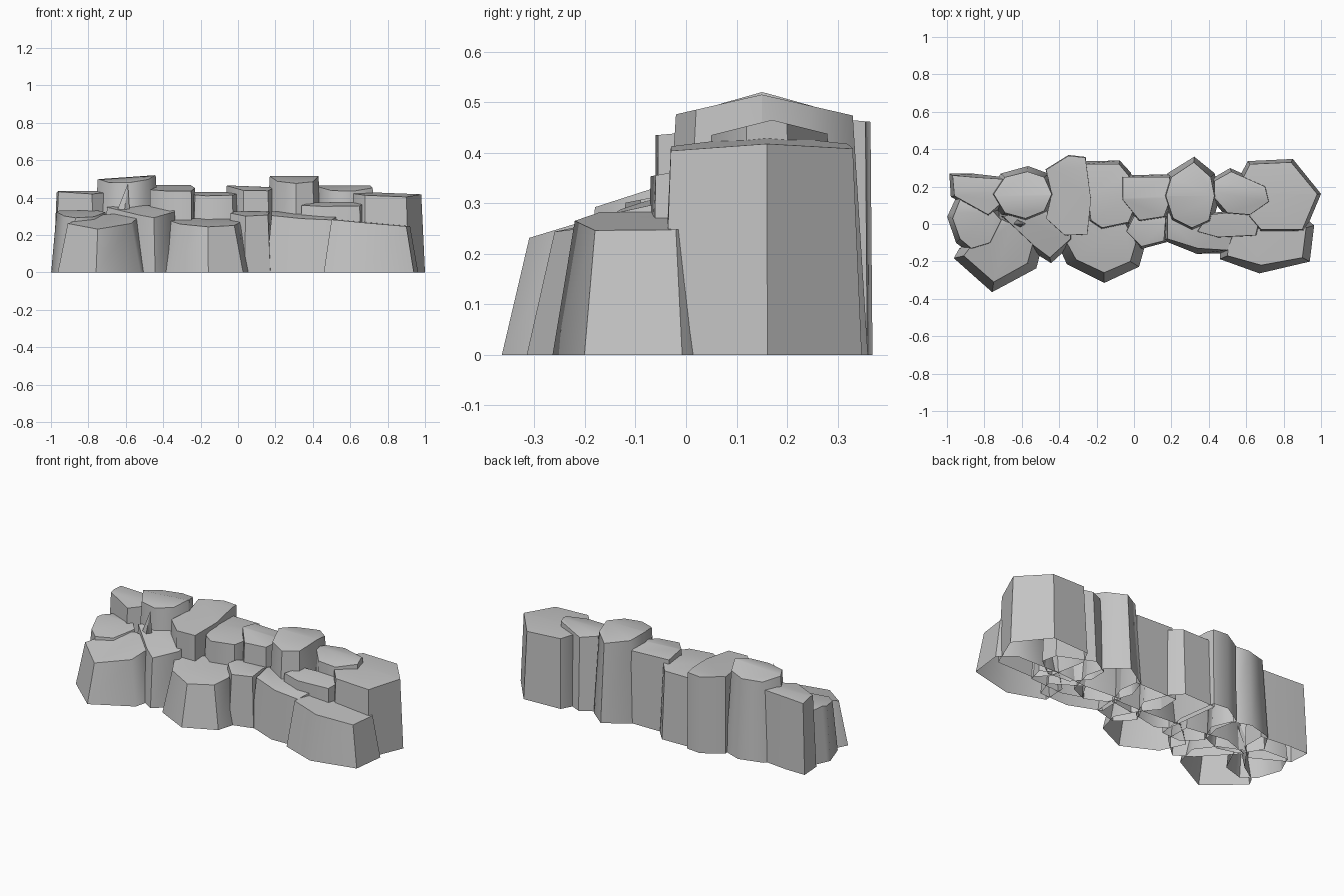
import bpy
import bmesh
from math import radians
from mathutils import Vector

default_cube = bpy.data.objects.get("Cube")
if default_cube:
    bpy.data.objects.remove(default_cube, do_unlink=True)

# One plain stone grey for every rock
stone = bpy.data.materials.new("stone_grey")
stone.use_nodes = True
grey = (0.55, 0.55, 0.55, 1)
stone.diffuse_color = grey
stone.node_tree.nodes["Principled BSDF"].inputs["Base Color"].default_value = grey


def rock(name, outline, height, ridge_y, slope, tilt=0.0, flare=0.02):
    """Open-bottomed stone column: flared foot, top falling away from a ridge."""
    bm = bmesh.new()
    rim = [Vector((x, y, 1)) for x, y in outline]
    centre = sum(rim, Vector()) / len(rim)
    top = [bm.verts.new(p) for p in rim]
    foot = []
    for p in rim:
        q = p + (p - centre).normalized() * flare
        foot.append(bm.verts.new((q.x, q.y, 0)))
    bm.faces.new(top)
    for i in range(len(rim)):
        j = (i + 1) % len(rim)
        bm.faces.new((foot[i], foot[j], top[j], top[i]))

    # Fold the top along its ridge
    bmesh.ops.bisect_plane(bm, geom=bm.verts[:] + bm.edges[:] + bm.faces[:],
                           plane_co=(0, ridge_y, 0), plane_no=(0, 1, 0))
    for v in bm.verts:
        if v.co.z > 0.5:
            v.co.z = height - abs(v.co.y - ridge_y) * slope + (v.co.x - centre.x) * tilt

    mesh = bpy.data.meshes.new(name)
    bm.to_mesh(mesh)
    bm.free()
    mesh.materials.append(stone)
    mesh.shade_smooth()
    mesh.set_sharp_from_angle(angle=radians(48))
    obj = bpy.data.objects.new(name, mesh)
    bpy.context.collection.objects.link(obj)


# Tall back row, from the right end to the left end
rock("back_rock_end_right",
     [(-.97, .26), (-.96, .15), (-.78, .05), (-.70, .12), (-.70, .24), (-.85, .25)],
     height=.435, ridge_y=.18, slope=.12)
rock("back_rock_peak_right",
     [(-.75, .16), (-.69, .06), (-.58, .03), (-.48, .07), (-.44, .16),
      (-.48, .25), (-.57, .28), (-.69, .25)],
     height=.51, ridge_y=.15, slope=.25, tilt=.07, flare=.03)
rock("back_rock_long",
     [(-.47, .29), (-.44, .16), (-.47, .03), (-.37, -.06), (-.25, -.055),
      (-.23, .13), (-.26, .355), (-.35, .365)],
     height=.467, ridge_y=.3, slope=.09, flare=.004)
rock("back_rock_low",
     [(-.27, .32), (-.23, .02), (-.17, -.02), (-.03, .01), (.02, .13),
      (-.03, .26), (-.08, .32)],
     height=.43, ridge_y=.15, slope=.12)
rock("back_rock_middle",
     [(-.06, .25), (-.06, .13), (.03, .02), (.16, .04), (.20, .15), (.19, .25)],
     height=.46, ridge_y=.14, slope=.2, tilt=-.04)
rock("back_rock_peak_left",
     [(.17, .15), (.21, .03), (.31, -.02), (.40, .02), (.43, .15),
      (.41, .25), (.32, .33), (.20, .25)],
     height=.515, ridge_y=.15, slope=.23, flare=.03)
rock("back_rock_small",
     [(.43, .14), (.50, .06), (.62, .05), (.72, .12), (.70, .20), (.52, .28), (.43, .23)],
     height=.465, ridge_y=.17, slope=.25)
rock("back_rock_end_left",
     [(.58, .24), (.62, .04), (.68, -.03), (.90, -.03), (.98, .16), (.84, .33), (.62, .32)],
     height=.427, ridge_y=.16, slope=.09, tilt=-.04)

# Lower front row, from the right end to the left end
rock("side_rock_right",
     [(-.97, .03), (-.93, -.08), (-.87, -.13), (-.77, -.10), (-.71, .02), (-.80, .12), (-.93, .13)],
     height=.33, ridge_y=.06, slope=.2, flare=.03)
rock("front_rock_end_right",
     [(-.91, -.17), (-.75, -.31), (-.57, -.21), (-.54, -.10), (-.61, -.02),
      (-.72, .03), (-.78, -.09), (-.88, -.13)],
     height=.31, ridge_y=.0, slope=.25, tilt=.03, flare=.055)
rock("front_rock_wedge",
     [(-.70, .04), (-.53, -.12), (-.45, -.18), (-.34, -.08), (-.34, .05), (-.55, .08)],
     height=.358, ridge_y=.05, slope=.29, tilt=.03, flare=.03)
rock("front_rock_middle",
     [(-.37, -.08), (-.31, -.19), (-.16, -.26), (-.02, -.20), (.01, -.10),
      (-.05, .01), (-.24, .02)],
     height=.288, ridge_y=.0, slope=.17, tilt=-.02, flare=.055)
rock("front_rock_narrow",
     [(-.04, -.04), (.04, -.12), (.16, -.09), (.17, .04), (.0, .04)],
     height=.325, ridge_y=.0, slope=.2, flare=.015)
rock("front_rock_flat",
     [(.18, -.08), (.34, -.13), (.50, -.14), (.53, -.05), (.38, .03), (.18, .06)],
     height=.322, ridge_y=.02, slope=.23, tilt=-.03, flare=.03)
rock("front_rock_step",
     [(.34, -.04), (.45, -.07), (.65, -.06), (.67, .02), (.60, .07), (.40, .05)],
     height=.375, ridge_y=.05, slope=.18, flare=.015)
rock("front_rock_end_left",
     [(.50, -.17), (.68, -.22), (.90, -.18), (.92, -.02), (.84, .04), (.62, .04), (.51, -.05)],
     height=.267, ridge_y=.0, slope=.02, tilt=-.09, flare=.045)
